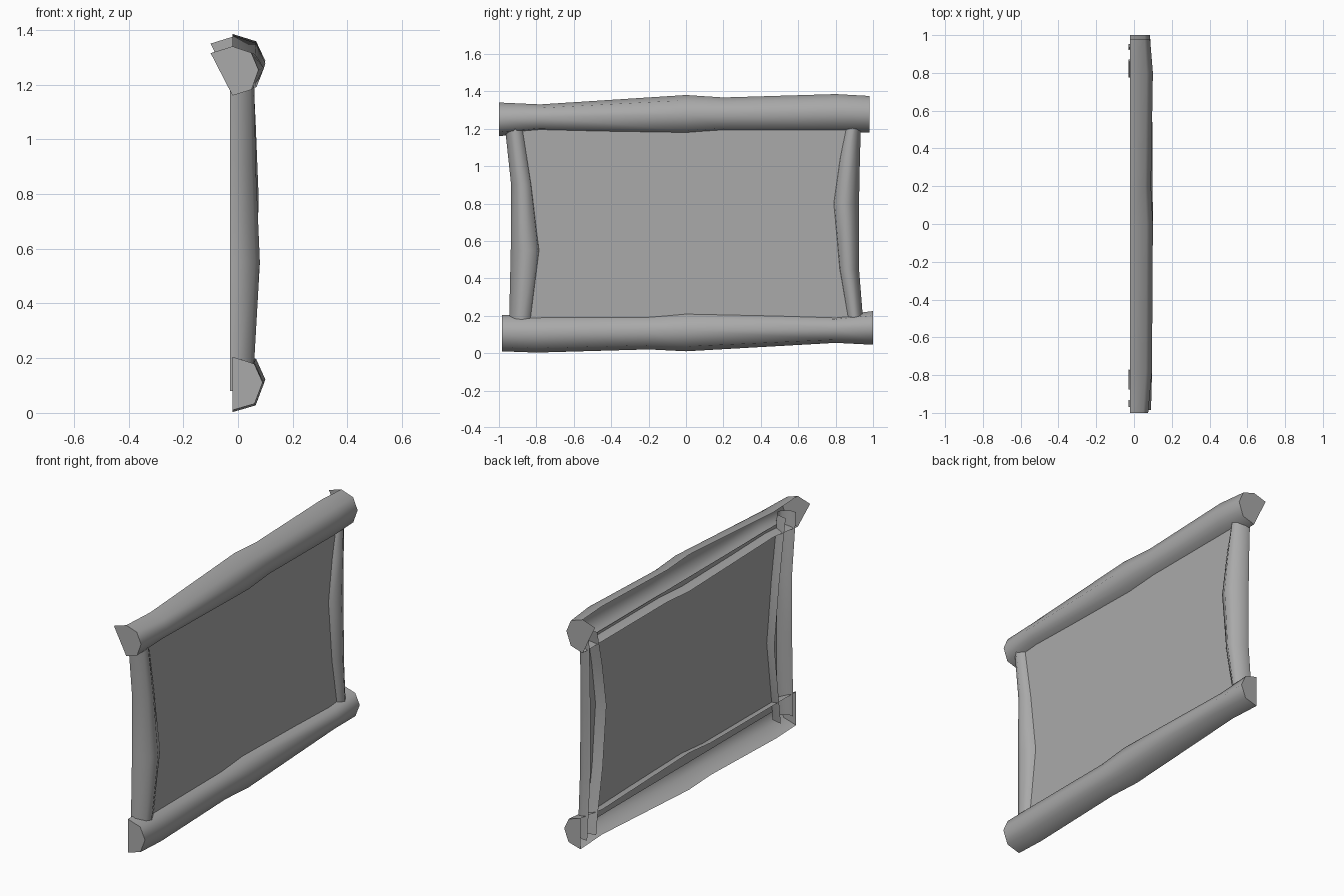
import bpy, bmesh, math

cube = bpy.data.objects.get("Cube")
if cube:
    bpy.data.objects.remove(cube, do_unlink=True)

grey = bpy.data.materials.new("plain_grey")
grey.use_nodes = True
COLOUR = (0.4, 0.4, 0.4, 1)
grey.diffuse_color = COLOUR
grey.node_tree.nodes["Principled BSDF"].inputs["Base Color"].default_value = COLOUR

# Open-backed half-round sections: (depth fraction, width fraction)
LOG = [(0, 0), (0.73, 0.12), (1, 0.52), (0.72, 0.87), (0, 1)]
POST = [(0, 0.02), (0.33, 0), (0.85, 0.25), (1, 0.52), (0.75, 0.87), (0, 1)]


def finish(name, bm, smooth=True):
    mesh = bpy.data.meshes.new(name)
    bm.to_mesh(mesh)
    bm.free()
    mesh.materials.append(grey)
    obj = bpy.data.objects.new(name, mesh)
    bpy.context.collection.objects.link(obj)
    if smooth:
        bpy.ops.object.select_all(action='DESELECT')
        obj.select_set(True)
        bpy.context.view_layer.objects.active = obj
        bpy.ops.object.shade_smooth_by_angle(angle=math.radians(75))


def shell(name, section, stations, back, upright=False, caps=False, flare=0):
    """Loft the section along stations of (position, low side, high side, front x)."""
    bm = bmesh.new()
    rings = []
    for pos, low, high, front in stations:
        ring = []
        for depth, width in section:
            x = back + depth * (front - back)
            side = low + width * (high - low)
            ring.append(bm.verts.new((x, side, pos) if upright else (x, pos, side)))
        rings.append(ring)
    for a, b in zip(rings, rings[1:]):
        for i in range(len(section) - 1):
            quad = [a[i], a[i + 1], b[i + 1], b[i]]
            bm.faces.new(quad if upright else quad[::-1])
    # Flat end caps, with an optional corner flaring out behind
    if caps:
        for ring, facing in ((rings[0], -1), (rings[-1], 1)):
            pts = [v.co.copy() for v in ring]
            if flare:
                corner = pts[-1].copy()
                corner.x -= flare
                corner.z -= 0.025
                pts.append(corner)
            face = bm.faces.new([bm.verts.new(p) for p in pts])
            face.normal_update()
            if face.normal.y * facing < 0:
                face.normal_flip()
    finish(name, bm)


# Horizontal logs
shell("top_log", LOG, [
    (-1, 1.16, 1.34, 0.075), (-0.78, 1.185, 1.33, 0.095), (0, 1.165, 1.38, 0.1),
    (0.2, 1.18, 1.367, 0.09), (0.8, 1.18, 1.385, 0.1), (0.98, 1.18, 1.375, 0.085)],
    -0.02, caps=True, flare=0.08)
shell("bottom_log", LOG, [
    (-0.985, 0.01, 0.205, 0.09), (-0.8, 0.003, 0.205, 0.095), (-0.2, 0.02, 0.207, 0.09),
    (0, 0.01, 0.225, 0.1), (0.8, 0.055, 0.2, 0.095), (1, 0.045, 0.225, 0.085)],
    -0.02, caps=True)

# Upright posts, their ends tucked inside the logs
shell("right_hand_post", POST, [
    (0.08, -0.945, -0.83, 0.055), (0.2, -0.945, -0.815, 0.06), (0.55, -0.937, -0.77, 0.08),
    (0.9, -0.935, -0.815, 0.065), (1.18, -0.965, -0.86, 0.06), (1.26, -0.97, -0.875, 0.055)],
    -0.03, upright=True)
flipped = [(d, 1 - w) for d, w in POST][::-1]
shell("left_hand_post", flipped, [
    (0.08, 0.87, 0.955, 0.055), (0.2, 0.855, 0.945, 0.06), (0.45, 0.81, 0.925, 0.07),
    (0.8, 0.775, 0.925, 0.075), (1.05, 0.813, 0.93, 0.065), (1.26, 0.86, 0.937, 0.055)],
    -0.03, upright=True)

# Flat panel filling the frame
bm = bmesh.new()
bm.faces.new([bm.verts.new((0.03, y, z)) for y, z in
              ((-0.88, 0.13), (0.88, 0.13), (0.88, 1.21), (-0.88, 1.21))])
finish("panel", bm, smooth=False)
